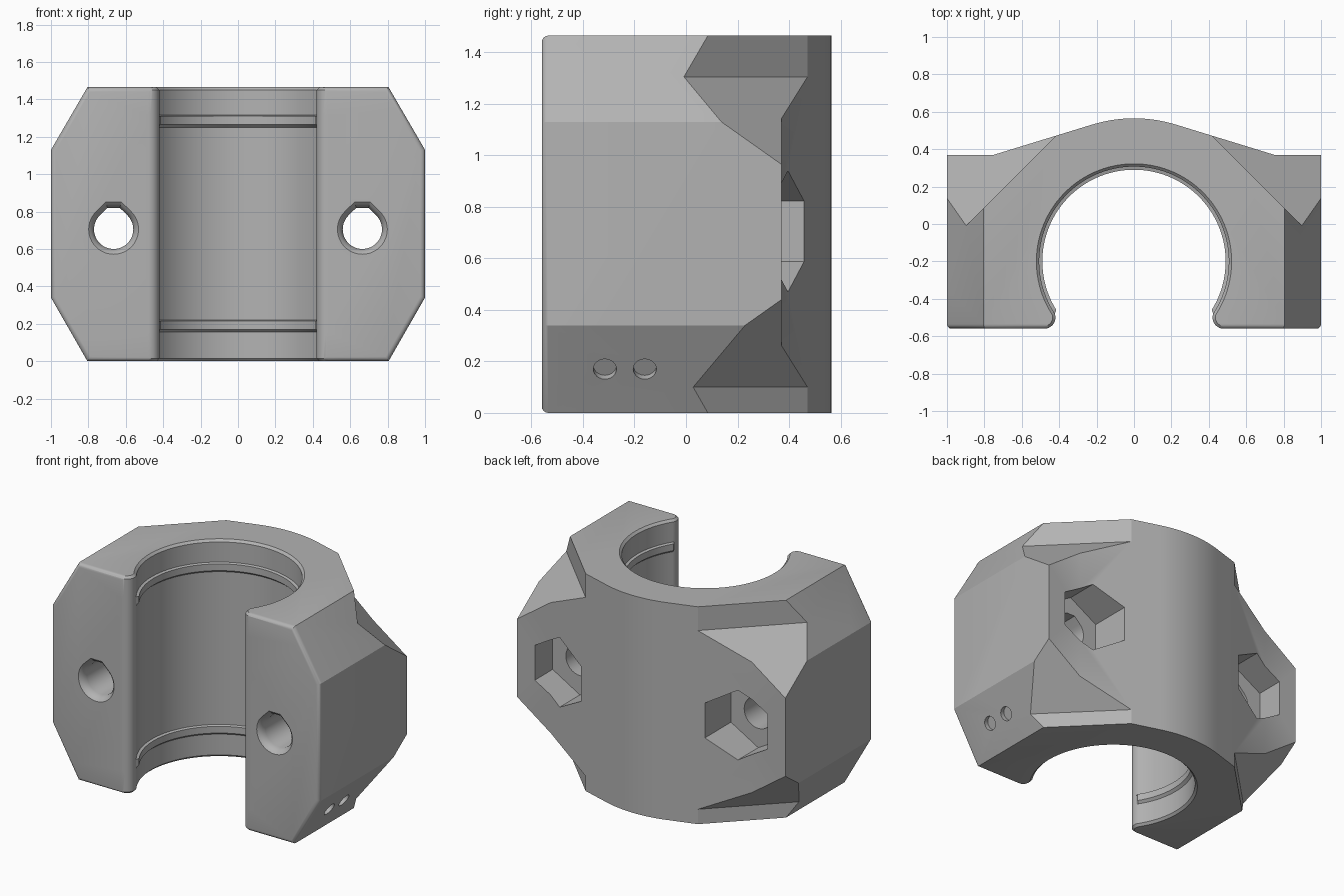
import bpy, bmesh
from math import sin, cos, radians, sqrt, atan2
from mathutils import Vector

cube = bpy.data.objects.get("Cube")
if cube:
    bpy.data.objects.remove(cube)

H = 1.465          # total height
CY = -0.2          # bore axis in y
SCREW = (0.665, 0.705)


def arc(cx, cy, r, a0, a1, n):
    step = (a1 - a0) / n
    return [(cx + r * cos(radians(a0 + i * step)), cy + r * sin(radians(a0 + i * step)))
            for i in range(n + 1)]


def loft(name, rings):
    """Closed solid through a list of equal-length point rings."""
    bm = bmesh.new()
    rows = [[bm.verts.new(p) for p in ring] for ring in rings]
    n = len(rows[0])
    for a, b in zip(rows, rows[1:]):
        for i in range(n):
            j = (i + 1) % n
            bm.faces.new((a[i], a[j], b[j], b[i]))
    bm.faces.new(rows[0][::-1])
    bm.faces.new(rows[-1])
    bmesh.ops.recalc_face_normals(bm, faces=bm.faces)
    mesh = bpy.data.meshes.new(name)
    bm.to_mesh(mesh)
    bm.free()
    ob = bpy.data.objects.new(name, mesh)
    bpy.context.collection.objects.link(ob)
    return ob


def boolean(target, tool, operation="DIFFERENCE"):
    mod = target.modifiers.new("cut", "BOOLEAN")
    mod.object, mod.operation, mod.solver = tool, operation, "EXACT"
    deps = bpy.context.evaluated_depsgraph_get()
    mesh = bpy.data.meshes.new_from_object(target.evaluated_get(deps))
    target.modifiers.clear()
    target.data = mesh
    bpy.data.objects.remove(tool)


# Clamp body: plan outline with a round back
right = [(1, -0.56), (1, 0.37), (0.75, 0.37)]
plan = right + arc(0, CY, 0.765, 72.9, 107.1, 16) + [(-x, y) for x, y in reversed(right)]
body = loft("clamp_body", [[(x, y, z) for x, y in plan] for z in (0, H)])

# Octagonal front outline with softened front edges
quarter = [(0.805, 0), (1, 0.34), (1, 1.13), (0.805, H)]
octagon = quarter + [(-x, z) for x, z in reversed(quarter)]
front = loft("front_outline", [[(x, y, z) for x, z in octagon] for y in (-0.56, 0.8)])
bm = bmesh.new()
bm.from_mesh(front.data)
edges = [e for e in bm.edges if all(v.co.y < -0.5 for v in e.verts)]
bmesh.ops.bevel(bm, geom=edges, offset=0.025, segments=4, profile=0.5, affect="EDGES")
bm.to_mesh(front.data)
bm.free()
boolean(body, front, "INTERSECT")

# Rear corner cuts: vertical face, ledge and 45 degree slope
N = 0.89 / sqrt(2)
top_cut = [(N, 1.305), (N, 1.7), (N + 0.5, 1.7), (N + 0.5, 0.805)]
low_cut = [(N, 0.1), (N, -0.2), (N + 0.5, -0.2), (N + 0.5, 0.6)]
for side in (1, -1):
    for profile in (top_cut, low_cut):
        boolean(body, loft("corner_cutter", [
            [(side * (n + t) / sqrt(2), (n - t) / sqrt(2), z) for n, z in profile]
            for t in (-1.2, 1.5)]))


# Bore with rounded mouth, chamfered rims and two raised ribs
def bore_outline(o):
    tangent = math_angle = -math_deg
    lip = max(o, 0)
    half = arc(0, CY, 0.507 + o, 90, tangent, 40)
    half += arc(0.48, -0.5, 0.06 - lip, 180 + math_angle, 270, 10)[1:] + [(0.48, -0.8)]
    return half + [(-x, y) for x, y in reversed(half[1:])]


math_deg = atan2(0.3, 0.48) * 180 / 3.14159265
layers = [(-0.01, 0.025), (0.015, 0)]
for z in (0.155, 1.25):
    layers += [(z, 0), (z + 0.015, -0.017), (z + 0.06, -0.017), (z + 0.065, 0)]
layers += [(H - 0.015, 0), (H + 0.01, 0.025)]
boolean(body, loft("bore_cutter", [[(x, y, z) for x, y in bore_outline(o)] for z, o in layers]))

# Screw holes with flat-topped section and flared entry, plus hexagonal nut pockets
hole = arc(0, 0, 0.105, 135, 405, 36) + [(0.033, 0.115), (-0.033, 0.115)]
flare = [(-0.57, 1.36), (-0.56, 1.27), (-0.548, 1.14), (-0.53, 1.05), (-0.51, 1), (0.3, 1)]
hexagon = arc(0, 0, 0.235, 30, 330, 5)
for side in (1, -1):
    cx, cz = SCREW[0] * side, SCREW[1]
    boolean(body, loft("screw_hole_cutter", [
        [(cx + x * s, y, cz + z * s) for x, z in hole] for y, s in flare]))
    boolean(body, loft("nut_pocket_cutter", [
        [(cx + x, y, cz + z) for x, z in hexagon] for y in (0.18, 0.7)]))

# Two small round dimples on the lower left chamfer
normal = Vector((0.34, 0, -0.195)).normalized()
slope = Vector((0.195, 0, 0.34)).normalized()
for y in (-0.16, -0.315):
    centre = Vector((0.9025, y, 0.17))
    boolean(body, loft("dimple_cutter", [
        [centre + normal * d + slope * u + Vector((0, v, 0))
         for u, v in arc(0, 0, 0.045, 0, 345, 23)] for d in (-0.03, 0.05)]))

# Grey material and shading
grey = bpy.data.materials.new("plain_grey")
grey.use_nodes = True
colour = (0.45, 0.45, 0.45, 1)
grey.diffuse_color = colour
grey.node_tree.nodes["Principled BSDF"].inputs["Base Color"].default_value = colour
body.data.materials.clear()
body.data.materials.append(grey)
for poly in body.data.polygons:
    poly.material_index = 0
bpy.ops.object.select_all(action="DESELECT")
body.select_set(True)
bpy.context.view_layer.objects.active = body
bpy.ops.object.shade_smooth_by_angle(angle=radians(25))
